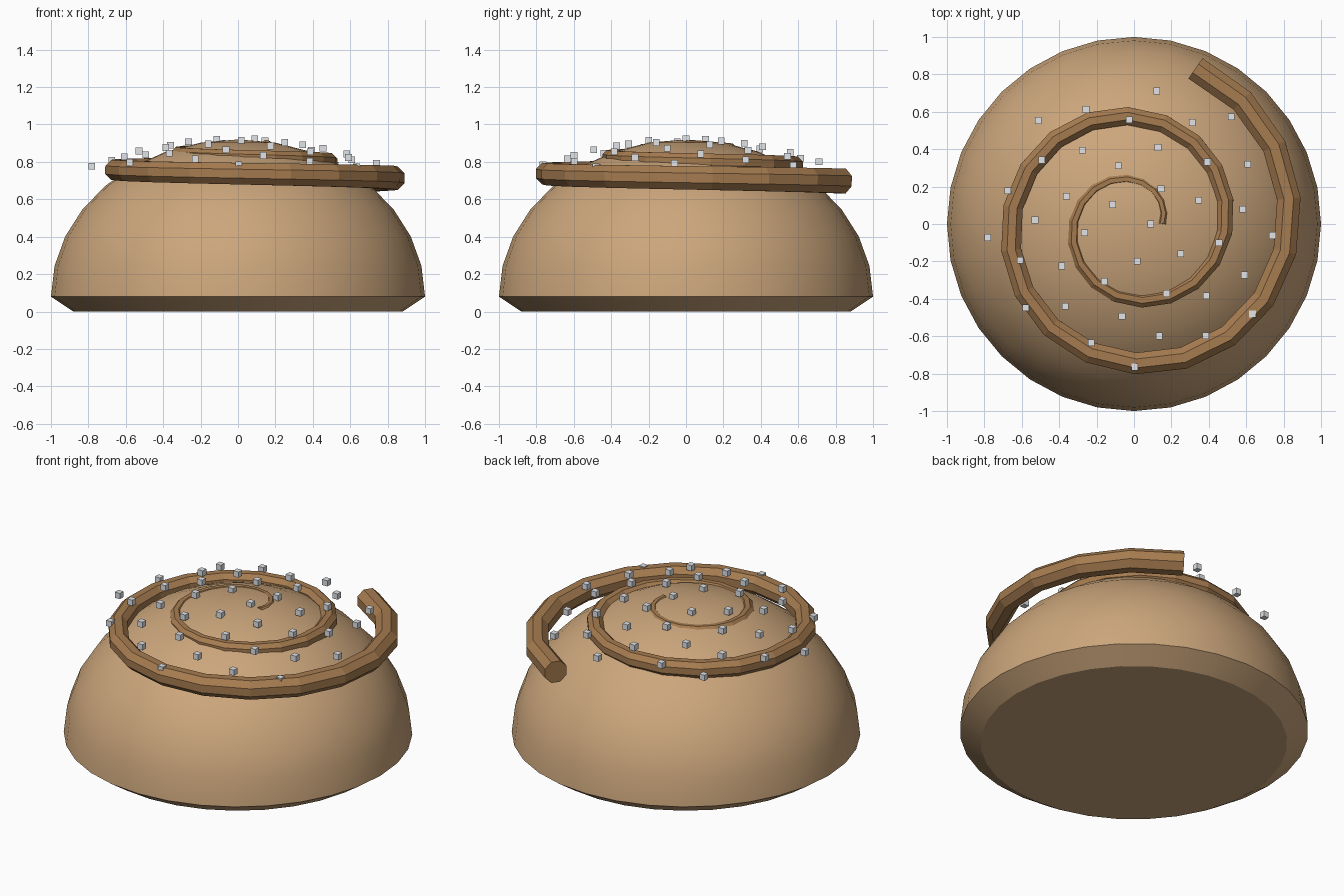
import bpy, bmesh
from math import sin, cos, pi, tau, radians, sqrt
from mathutils import Vector

cube = bpy.data.objects.get("Cube")
if cube:
    bpy.data.objects.remove(cube, do_unlink=True)


def material(name, rgb):
    mat = bpy.data.materials.new(name)
    mat.use_nodes = True
    mat.diffuse_color = (*rgb, 1)
    mat.node_tree.nodes["Principled BSDF"].inputs["Base Color"].default_value = (*rgb, 1)
    return mat


def finish(bm, name, mat):
    bmesh.ops.recalc_face_normals(bm, faces=bm.faces)
    mesh = bpy.data.meshes.new(name)
    bm.to_mesh(mesh)
    bm.free()
    mesh.materials.append(mat)
    obj = bpy.data.objects.new(name, mesh)
    bpy.context.collection.objects.link(obj)
    return obj


def bridge(bm, a, b):
    n = len(a)
    for i in range(n):
        bm.faces.new((a[i], a[(i + 1) % n], b[(i + 1) % n], b[i]))


crust = material("golden crust", (0.60, 0.38, 0.20))
cinnamon = material("cinnamon brown", (0.38, 0.20, 0.08))
sugar = material("sugar white", (0.80, 0.82, 0.85))

# Bun: squashed dome with a chamfered flat base
RIM, HEIGHT, SIDES, RINGS = 0.08, 0.84, 32, 8
bm = bmesh.new()
profile = [(0.88, 0)] + [(cos(a), RIM + HEIGHT * sin(a))
                         for a in (i * pi / 2 / RINGS for i in range(RINGS))]
loops = [[bm.verts.new((r * cos(tau * i / SIDES), r * sin(tau * i / SIDES), z))
          for i in range(SIDES)] for r, z in profile]
for a, b in zip(loops, loops[1:]):
    bridge(bm, a, b)
bm.faces.new(loops[0])
top = bm.verts.new((0, 0, RIM + HEIGHT))
for i in range(SIDES):
    bm.faces.new((loops[-1][i], loops[-1][(i + 1) % SIDES], top))
bun = finish(bm, "bun", crust)
bpy.context.view_layer.objects.active = bun
bun.select_set(True)
bpy.ops.object.shade_smooth_by_angle(angle=radians(30))

# Swirl: tapered eight-sided rope spiralling outwards and down
TURNS, STEPS, ROPE_SIDES = 2.19, 40, 8
turns = [TURNS * i / STEPS for i in range(STEPS + 1)]
path = [Vector(((0.15 + 0.34 * t) * cos(tau * t),
                (0.15 + 0.34 * t) * sin(tau * t), 0.893 - 0.089 * t)) for t in turns]
bm = bmesh.new()
loops = []
for i, (t, p) in enumerate(zip(turns, path)):
    along = (path[min(i + 1, STEPS)] - path[max(i - 1, 0)]).normalized()
    side = along.cross(Vector((0, 0, 1))).normalized()
    up = side.cross(along)
    radius = 0.025 + 0.0214 * t
    angles = [tau * (k + 0.5) / ROPE_SIDES for k in range(ROPE_SIDES)]
    loops.append([bm.verts.new(p + radius * (side * cos(a) + up * sin(a))) for a in angles])
for a, b in zip(loops, loops[1:]):
    bridge(bm, a, b)
bm.faces.new(loops[0])
bm.faces.new(loops[-1])
finish(bm, "swirl", cinnamon)

# Sugar crystals: small cubes scattered by the golden angle
COUNT = 40
bm = bmesh.new()
for n in range(COUNT):
    r = 0.8 * sqrt((n + 0.5) / COUNT)
    a = n * pi * (3 - sqrt(5))
    grain = bmesh.ops.create_cube(bm, size=0.036)["verts"]
    bmesh.ops.translate(bm, verts=grain, vec=(r * cos(a), r * sin(a), 0.925 - 0.24 * r * r))
finish(bm, "sugar_crystals", sugar)
